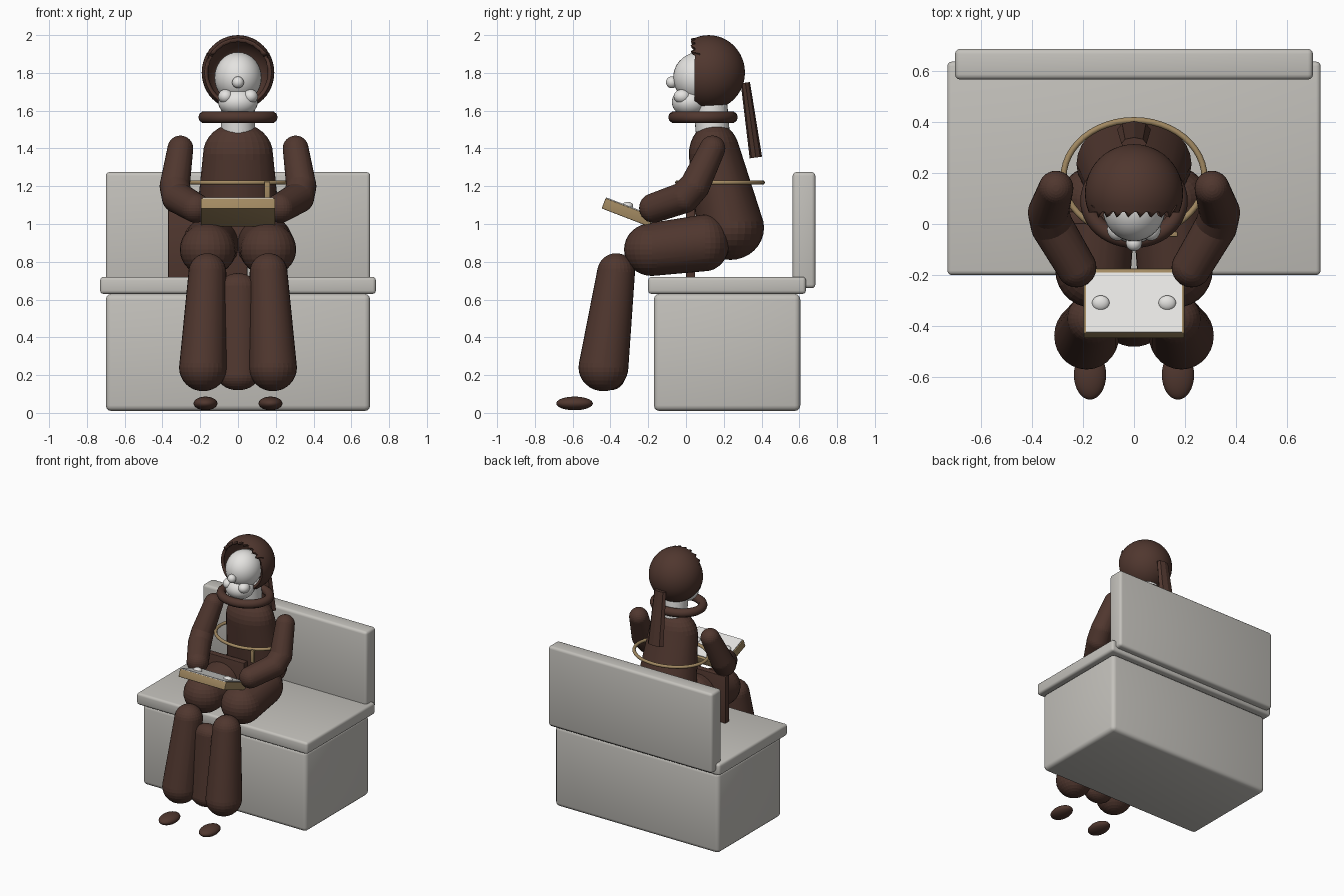
import bpy, bmesh, math
from mathutils import Matrix, Vector

cube = bpy.data.objects.get("Cube")
if cube:
    bpy.data.objects.remove(cube)


def material(name, rgb):
    m = bpy.data.materials.new(name)
    m.use_nodes = True
    m.diffuse_color = (*rgb, 1)
    node = m.node_tree.nodes["Principled BSDF"]
    node.inputs["Base Color"].default_value = (*rgb, 1)
    node.inputs["Roughness"].default_value = 0.7
    return m


BROWN = material("dark_brown", (0.08, 0.038, 0.028))
GREY = material("warm_grey", (0.55, 0.535, 0.5))
WHITE = material("off_white", (0.78, 0.77, 0.75))
TAN = material("tan", (0.36, 0.25, 0.12))


def finish(name, bm, mat, angle=40):
    bmesh.ops.recalc_face_normals(bm, faces=bm.faces)
    mesh = bpy.data.meshes.new(name)
    bm.to_mesh(mesh)
    bm.free()
    obj = bpy.data.objects.new(name, mesh)
    bpy.context.collection.objects.link(obj)
    mesh.materials.append(mat)
    bpy.ops.object.select_all(action='DESELECT')
    obj.select_set(True)
    bpy.context.view_layer.objects.active = obj
    bpy.ops.object.shade_smooth_by_angle(angle=math.radians(angle))
    return obj


def placed(center, radii, tilt=0):
    return (Matrix.Translation(center) @ Matrix.Rotation(tilt, 4, 'X')
            @ Matrix.Diagonal((*radii, 1)))


def box(name, lo, hi, mat, bevel=0.0, tilt=0):
    lo, hi = Vector(lo), Vector(hi)
    bm = bmesh.new()
    bmesh.ops.create_cube(bm, size=1, matrix=placed((lo + hi) / 2, hi - lo, tilt))
    if bevel:
        bmesh.ops.bevel(bm, geom=bm.edges[:], offset=bevel, segments=3,
                        profile=0.5, affect='EDGES')
    return finish(name, bm, mat)


def ball(name, center, radii, mat):
    bm = bmesh.new()
    bmesh.ops.create_uvsphere(bm, u_segments=32, v_segments=18, radius=1,
                              matrix=placed(center, radii))
    return finish(name, bm, mat, 60)


def limb(name, joints, mat):
    """Chain of rounded segments; each joint is (center, radii)."""
    whole = bmesh.new()
    for pair in zip(joints, joints[1:]):
        bm = bmesh.new()
        for center, radii in pair:
            bmesh.ops.create_uvsphere(bm, u_segments=28, v_segments=16, radius=1,
                                      matrix=placed(center, radii))
        hull = bmesh.ops.convex_hull(bm, input=bm.verts[:])
        inside = set(hull["geom_interior"]) | set(hull["geom_unused"])
        bmesh.ops.delete(bm, geom=[v for v in inside if isinstance(v, bmesh.types.BMVert)],
                         context='VERTS')
        mesh = bpy.data.meshes.new("segment")
        bm.to_mesh(mesh)
        bm.free()
        whole.from_mesh(mesh)
        bpy.data.meshes.remove(mesh)
    return finish(name, whole, mat, 60)


def ring(name, center, rx, ry, tube, mat):
    bm = bmesh.new()
    n, k = 48, 10
    loops = []
    for i in range(n):
        a = math.tau * i / n
        loops.append([bm.verts.new((
            center[0] + (rx + tube * math.cos(b)) * math.cos(a),
            center[1] + (ry + tube * math.cos(b)) * math.sin(a),
            center[2] + tube * math.sin(b)))
            for b in (math.tau * j / k for j in range(k))])
    for i in range(n):
        p, q = loops[i], loops[(i + 1) % n]
        for j in range(k):
            bm.faces.new((p[j], q[j], q[(j + 1) % k], p[(j + 1) % k]))
    return finish(name, bm, mat, 60)


# Bench
box("bench_base", (-0.7, -0.17, 0.01), (0.7, 0.605, 0.63), GREY, 0.03)
box("bench_seat", (-0.73, -0.2, 0.63), (0.73, 0.635, 0.72), GREY, 0.018)
box("bench_back", (-0.7, 0.565, 0.66), (0.7, 0.685, 1.275), GREY, 0.02)

# Body
limb("torso", [((0, 0.15, 1.37), (0.185, 0.135, 0.165)),
               ((0, 0.235, 0.98), (0.225, 0.178, 0.17))], BROWN)
limb("robe_front", [((0, -0.37, 0.66), (0.1, 0.07, 0.08)),
                    ((0, -0.4, 0.2), (0.11, 0.08, 0.08))], BROWN)
box("side_panel", (-0.37, 0.0, 0.715), (0.05, 0.048, 1.08), BROWN, 0.004)

# Limbs on both sides
for side, s in (("left", 1), ("right", -1)):
    limb(side + "_thigh", [((s * 0.16, -0.18, 0.865), (0.148, 0.148, 0.14)),
                           ((s * 0.14, 0.1, 0.9), (0.15, 0.13, 0.15))], BROWN)
    limb(side + "_shin", [((s * 0.162, -0.37, 0.745), (0.1, 0.1, 0.1)),
                          ((s * 0.185, -0.437, 0.24), (0.127, 0.132, 0.125))], BROWN)
    ball(side + "_foot", (s * 0.172, -0.59, 0.05), (0.063, 0.097, 0.036), BROWN)
    limb(side + "_arm", [((s * 0.305, 0.14, 1.4), (0.068,) * 3),
                         ((s * 0.335, 0.045, 1.2), (0.08,) * 3),
                         ((s * 0.32, -0.01, 1.14), (0.083,) * 3),
                         ((s * 0.225, -0.17, 1.085), (0.078,) * 3)], BROWN)

# Collar and belt
ring("collar", (0, 0.09, 1.565), 0.178, 0.152, 0.032, BROWN)
ring("belt", (0, 0.18, 1.22), 0.276, 0.226, 0.012, TAN)
box("belt_end", (0.14, -0.05, 1.13), (0.17, -0.03, 1.225), TAN, 0.004)

# Head
limb("neck", [((0, 0.13, 1.62), (0.09,) * 3), ((0, 0.14, 1.5), (0.09,) * 3)], WHITE)
ball("face", (0, 0.07, 1.775), (0.125, 0.138, 0.135), WHITE)
ball("nose", (0, -0.075, 1.75), (0.031, 0.031, 0.031), WHITE)
ball("beard", (0, 0.02, 1.645), (0.105, 0.095, 0.078), WHITE)
for x, z in ((-0.065, 1.675), (0, 1.665), (0.065, 1.675)):
    ball("beard_tuft", (x, -0.02, z), (0.04, 0.045, 0.038), WHITE)

# Open hood of hair with a jagged fringe
bm = bmesh.new()
bmesh.ops.create_uvsphere(bm, u_segments=48, v_segments=24, radius=0.192,
                          matrix=Matrix.Rotation(math.pi / 2, 4, 'X'))
bmesh.ops.bisect_plane(bm, geom=bm.verts[:] + bm.edges[:] + bm.faces[:],
                       plane_co=(0, -0.075, 0), plane_no=(0, -1, 0), clear_outer=True)
rim = [v for v in bm.verts if v.is_boundary]
rim.sort(key=lambda v: math.atan2(v.co.z, v.co.x))
for i, v in enumerate(rim):
    if v.co.z > 0.08 and i % 2:
        v.co.y += 0.018
    elif v.co.z > 0.08:
        v.co.y -= 0.02
bmesh.ops.transform(bm, verts=bm.verts, matrix=placed((0, 0.12, 1.802), (1, 1, 1.03)))
hood = finish("hair_hood", bm, BROWN)
shell = hood.modifiers.new("thickness", 'SOLIDIFY')
shell.thickness = 0.022
shell.offset = -1

# Ponytail
bm = bmesh.new()
bmesh.ops.create_cone(bm, cap_ends=True, segments=8, radius1=0.06, radius2=0.045, depth=0.4,
                      matrix=placed((0, 0.342, 1.55), (1.1, 0.55, 1), math.radians(8)))
finish("ponytail", bm, BROWN, 20)

# Tilted tray with a pale top and two knobs
tilt = math.radians(-21)
box("tray", (-0.197, -0.445, 1.032), (0.197, -0.175, 1.09), TAN, 0.004, tilt)
up = Matrix.Rotation(tilt, 3, 'X') @ Vector((0, 0, 1))
plate = Vector((0, -0.31, 1.061)) + up * 0.03
bm = bmesh.new()
bmesh.ops.create_cube(bm, size=1, matrix=placed(plate - up * 0.0 + Vector((0, -0.008, 0.003)),
                                                (0.376, 0.25, 0.009), tilt))
finish("tray_top", bm, WHITE)
for s in (1, -1):
    ball("tray_knob", plate + Vector((s * 0.13, -0.01, 0.008)), (0.034, 0.03, 0.02), WHITE)
